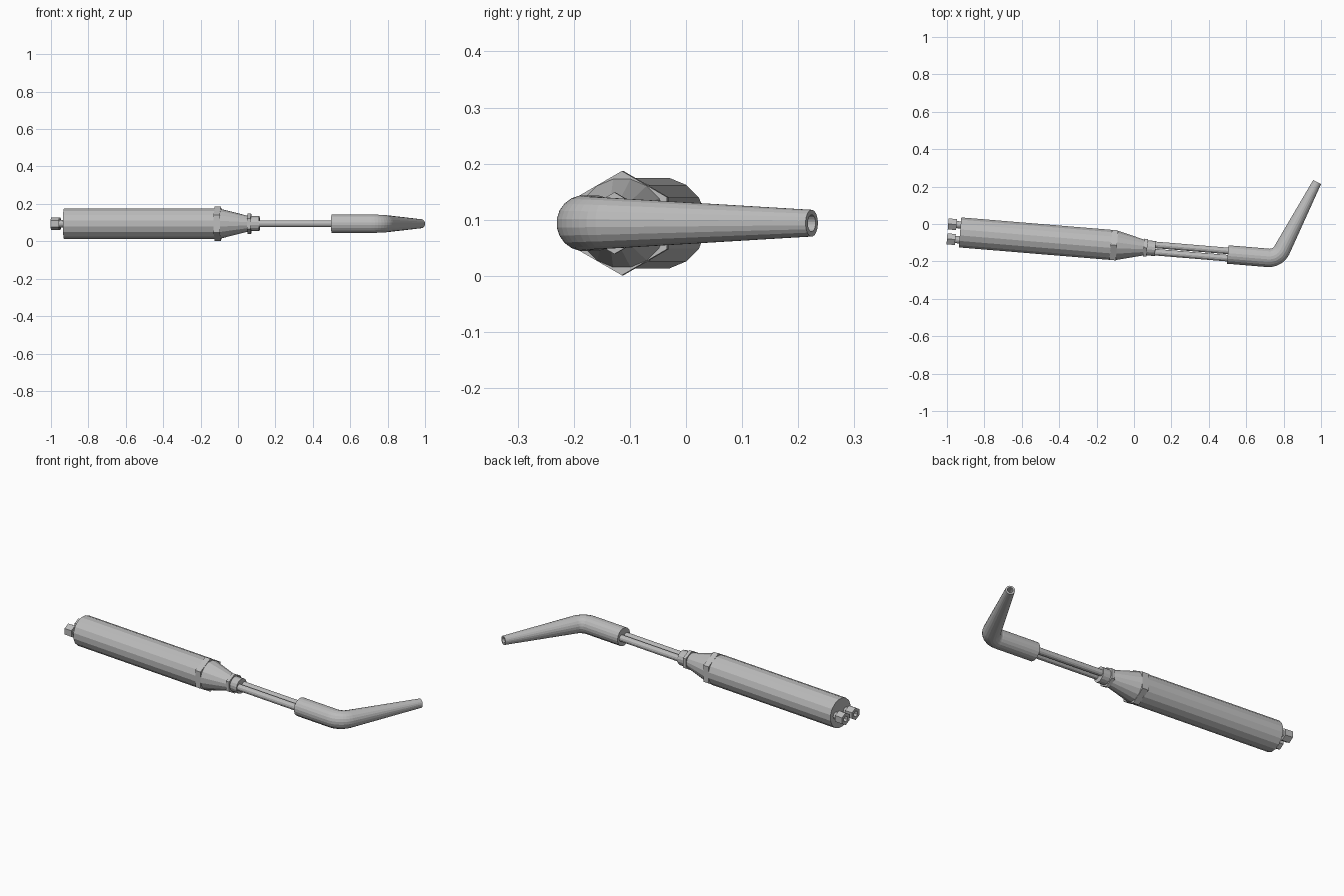
import bpy, bmesh, math
from mathutils import Vector

cube = bpy.data.objects.get("Cube")
if cube:
    bpy.data.objects.remove(cube, do_unlink=True)

metal = bpy.data.materials.new("plain grey metal")
metal.use_nodes = True
GREY = (0.5, 0.5, 0.5, 1)
metal.diffuse_color = GREY
metal.node_tree.nodes["Principled BSDF"].inputs["Base Color"].default_value = GREY

HEIGHT = 0.094
HEADING = -0.0824          # direction of the handle in plan
ORIGIN = Vector((-0.93, -0.045, HEIGHT))


def direction(a):
    return Vector((math.cos(a), math.sin(a), 0))


def on_axis(u, side=0.0):
    """Point at distance u along the handle, shifted sideways."""
    return ORIGIN + direction(HEADING) * u + direction(HEADING + math.pi / 2) * side


def sweep(name, rings, sides, phase=0.0):
    """Capped tube through rings of (centre, heading, radius)."""
    bm = bmesh.new()
    loops = []
    for centre, heading, r in rings:
        across = direction(heading + math.pi / 2)
        loop = []
        for i in range(sides):
            a = phase + 2 * math.pi * i / sides
            loop.append(bm.verts.new(centre + across * (r * math.cos(a)) + Vector((0, 0, r * math.sin(a)))))
        loops.append(loop)
    for a, b in zip(loops, loops[1:]):
        for i in range(sides):
            j = (i + 1) % sides
            bm.faces.new((a[i], a[j], b[j], b[i]))
    bm.faces.new(loops[0])
    bm.faces.new(loops[-1])
    bmesh.ops.recalc_face_normals(bm, faces=bm.faces)
    mesh = bpy.data.meshes.new(name)
    bm.to_mesh(mesh)
    bm.free()
    mesh.materials.append(metal)
    ob = bpy.data.objects.new(name, mesh)
    bpy.context.collection.objects.link(ob)
    return ob


def turned(name, profile, sides, phase=0.0, side=0.0):
    """Part turned about a line parallel to the handle, from (u, radius) pairs."""
    return sweep(name, [(on_axis(u, side), HEADING, r) for u, r in profile], sides, phase)


FLAT16 = math.pi / 16      # puts a flat facet on top
CORNER = math.pi / 2       # puts a corner on top

# Handle, its hexagonal collar and the tapered nose
turned("handle", [(0, 0.082), (0.812, 0.082)], 16, FLAT16)
turned("handle_collar", [(0.808, 0.093), (0.842, 0.093)], 6, CORNER)
turned("nose_cone", [(0.842, 0.08), (0.99, 0.042)], 16, FLAT16)
turned("nose_nut", [(0.985, 0.055), (1.004, 0.055)], 6, CORNER)
turned("nose_ferrule", [(1.004, 0.041), (1.048, 0.041)], 16, FLAT16)

# Paired supply tubes and hose fittings
for label, s in (("left", 1), ("right", -1)):
    turned(label + "_tube", [(1.03, 0.0175), (1.45, 0.0175)], 12, 0, s * 0.0195)
    turned(label + "_fitting_stem", [(-0.03, 0.019), (0.01, 0.019)], 12, 0, s * 0.04)
    turned(label + "_fitting_nut",
           [(-0.022, 0.034), (-0.067, 0.034), (-0.067, 0.016), (-0.04, 0.016)],
           6, CORNER, s * 0.04)

# Bent torch tip: straight sleeve, curved elbow, tapered and bored nozzle
TIP_HEADING = math.radians(62.6)
TIP_END = Vector((0.979, 0.224, HEIGHT))
BEND = 0.075
turn = TIP_HEADING - HEADING
tangent = BEND * math.tan(turn / 2)
fwd, out = direction(HEADING), direction(TIP_HEADING)
# Corner where the sleeve line meets the nozzle line
d = TIP_END - ORIGIN
cross = fwd.x * out.y - fwd.y * out.x
corner = ORIGIN + fwd * ((d.x * out.y - d.y * out.x) / cross)
start = corner - fwd * tangent
centre = start + direction(HEADING + math.pi / 2) * BEND
rings = [(on_axis(1.436), HEADING, 0.05)]
STEPS = 8
for k in range(STEPS + 1):
    h = HEADING + turn * k / STEPS
    rings.append((centre + direction(h - math.pi / 2) * BEND, h, 0.05 - 0.004 * k / STEPS))
rings += [(TIP_END, TIP_HEADING, 0.024),
          (TIP_END, TIP_HEADING, 0.015),
          (TIP_END - out * 0.08, TIP_HEADING, 0.015)]
sweep("bent_nozzle", rings, 20, math.pi / 20)
